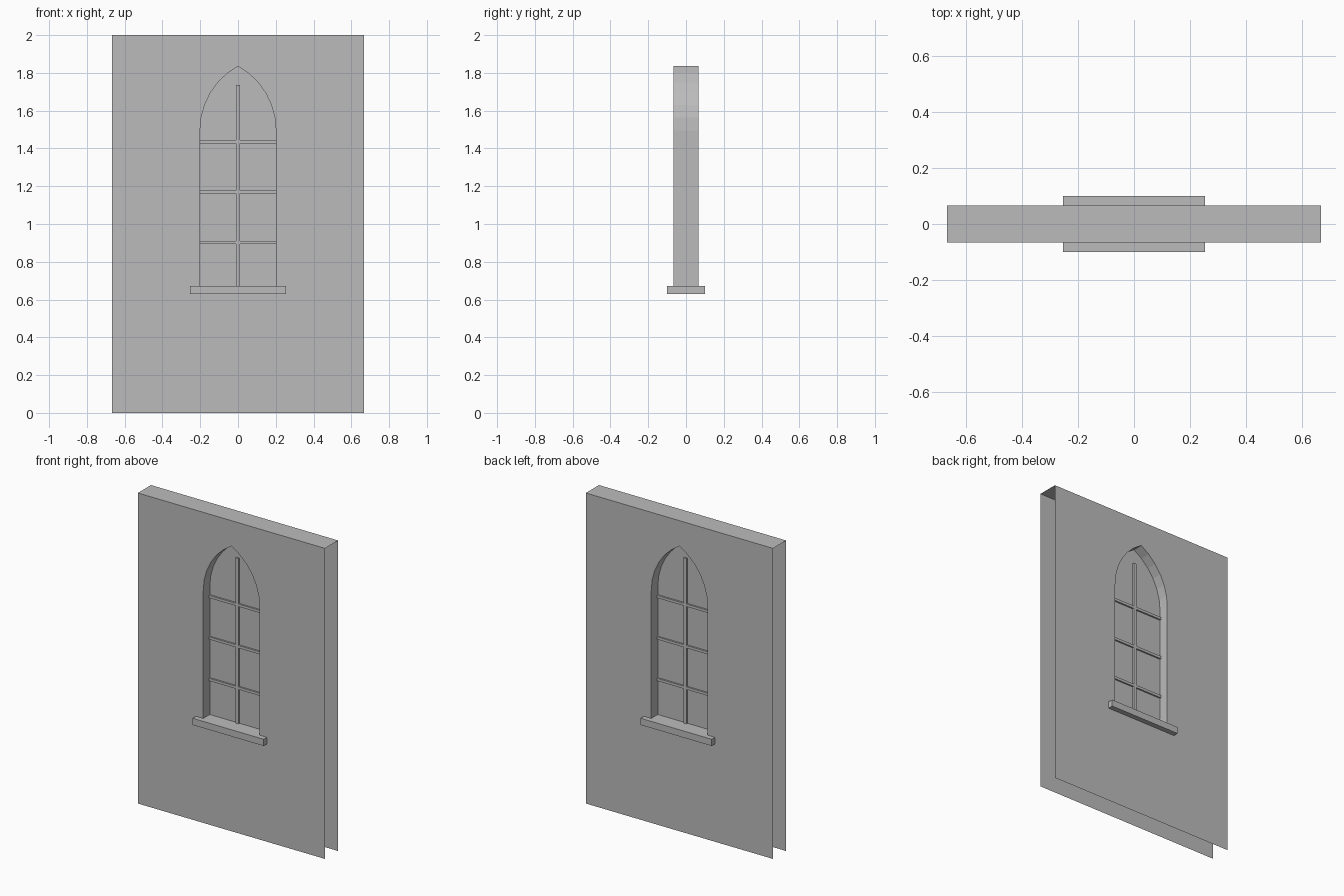
import bpy, bmesh, math
from mathutils import Vector

cube = bpy.data.objects.get("Cube")
if cube:
    bpy.data.objects.remove(cube, do_unlink=True)

HALF_W, HEIGHT, HALF_T = 0.667, 2.0, 0.0667      # wall
OPEN_W, SILL_TOP, SPRING, APEX = 0.201, 0.672, 1.495, 1.836  # window opening

GREY = (0.5, 0.5, 0.5, 1)
stone = bpy.data.materials.new("mid grey")
stone.use_nodes = True
stone.diffuse_color = GREY
stone.node_tree.nodes["Principled BSDF"].inputs["Base Color"].default_value = GREY


def finish(name, bm):
    mesh = bpy.data.meshes.new(name)
    bm.to_mesh(mesh)
    bm.free()
    mesh.materials.append(stone)
    obj = bpy.data.objects.new(name, mesh)
    bpy.context.collection.objects.link(obj)


def box(name, center, size):
    bm = bmesh.new()
    bmesh.ops.create_cube(bm, size=1)
    for v in bm.verts:
        v.co = Vector(a * b for a, b in zip(v.co, size)) + Vector(center)
    finish(name, bm)


def arch_outline(segments=6):
    """Pointed arch from bottom right, over the apex, to bottom left."""
    rise = APEX - SPRING
    radius = (OPEN_W ** 2 + rise ** 2) / (2 * OPEN_W)
    sweep = math.asin(rise / radius)
    right = [(OPEN_W, SILL_TOP)]
    for i in range(segments + 1):
        a = sweep * i / segments
        right.append((OPEN_W - radius + radius * math.cos(a), SPRING + radius * math.sin(a)))
    right[-1] = (0, APEX)
    return right + [(-x, z) for x, z in reversed(right[:-1])]


def add_loop(bm, points, y):
    verts = [bm.verts.new((x, y, z)) for x, z in points]
    return [bm.edges.new((verts[i - 1], v)) for i, v in enumerate(verts)]


def face_along(bm, side):
    for f in bm.faces:
        f.normal_update()
        if f.normal.y * side < 0:
            f.normal_flip()


outline = arch_outline()
rectangle = [(-HALF_W, 0), (HALF_W, 0), (HALF_W, HEIGHT), (-HALF_W, HEIGHT)]

# Front and back wall sheets with the arched opening
for name, side in (("front_wall", -1), ("back_wall", 1)):
    bm = bmesh.new()
    edges = add_loop(bm, rectangle, side * HALF_T) + add_loop(bm, outline, side * HALF_T)
    bmesh.ops.triangle_fill(bm, edges=edges, use_beauty=True, normal=(0, side, 0))
    face_along(bm, side)
    finish(name, bm)

# Wall top; the ends and the underside stay open
bm = bmesh.new()
bm.faces.new([bm.verts.new((x * HALF_W, y * HALF_T, HEIGHT))
              for x, y in ((-1, -1), (1, -1), (1, 1), (-1, 1))])
finish("wall_top", bm)

# Faceted reveal lining the opening
bm = bmesh.new()
front, back = [[bm.verts.new((x, y, z)) for x, z in outline] for y in (-HALF_T, HALF_T)]
for i in range(len(outline) - 1):
    bm.faces.new((front[i], front[i + 1], back[i + 1], back[i]))
for f in bm.faces:
    f.normal_update()
    if f.normal.dot(Vector((0, 0, SPRING)) - f.calc_center_median()) < 0:
        f.normal_flip()
finish("window_reveal", bm)

# Pane in the middle of the wall
bm = bmesh.new()
bm.faces.new([bm.verts.new((x, 0, z)) for x, z in outline])
face_along(bm, -1)
finish("window_pane", bm)

# Glazing bars
BAR_TOP = 1.737
box("upright_bar", (0, 0, (SILL_TOP + BAR_TOP) / 2), (0.02, 0.022, BAR_TOP - SILL_TOP))
for i in range(3):
    box(f"cross_bar_{i + 1}", (0, 0, 0.902 + 0.267 * i), (2 * OPEN_W, 0.02, 0.017))

# Sill passing through the wall
box("window_sill", (0, 0, 0.651), (0.506, 0.2, 0.043))
